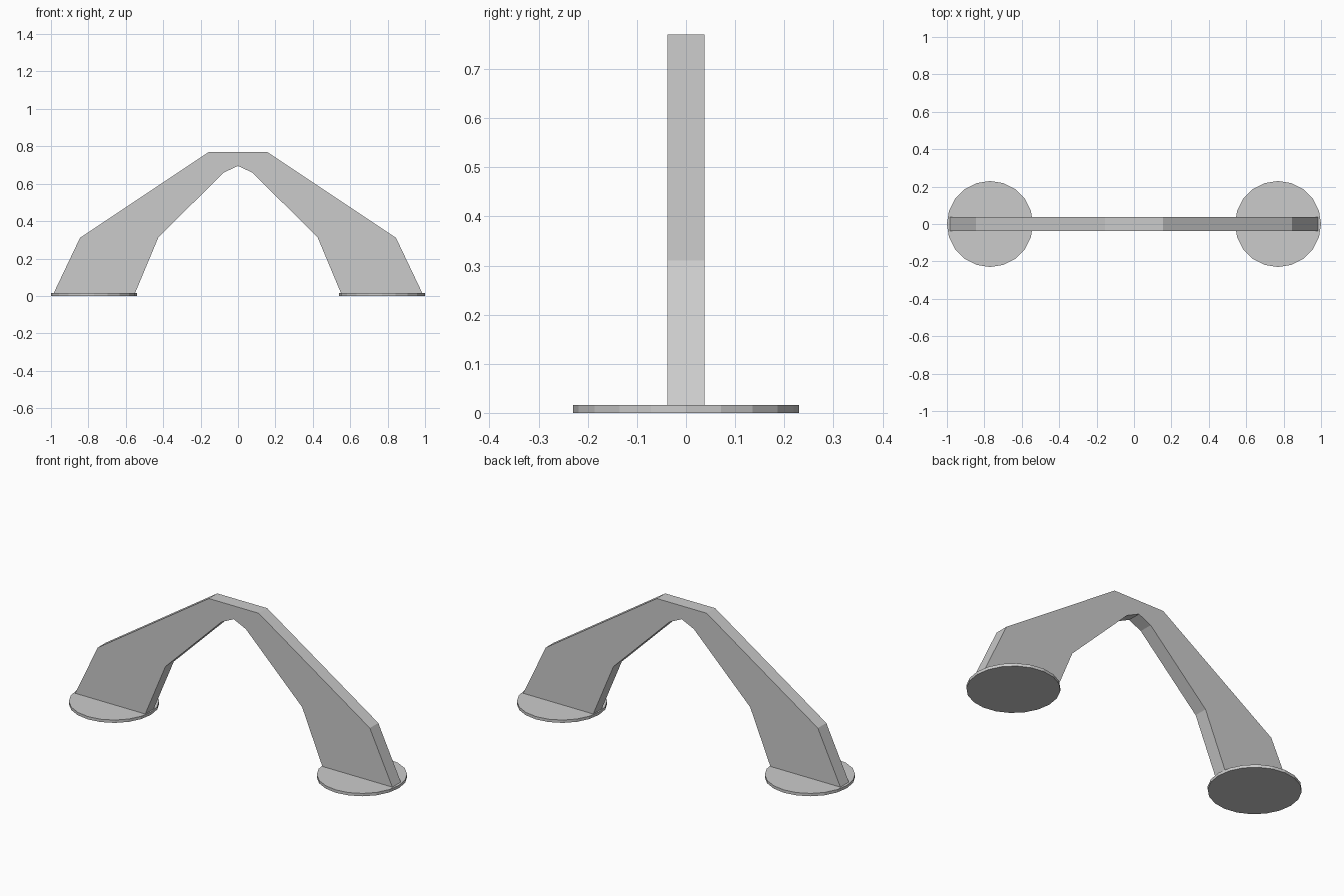
import bpy
import bmesh

cube = bpy.data.objects.get("Cube")
if cube:
    bpy.data.objects.remove(cube, do_unlink=True)

# One plain grey for everything
GREY = (0.6, 0.6, 0.6, 1)
grey = bpy.data.materials.new("plain grey")
grey.use_nodes = True
grey.diffuse_color = GREY
grey.node_tree.nodes["Principled BSDF"].inputs["Base Color"].default_value = GREY

FOOT_HEIGHT = 0.016
HALF_DEPTH = 0.0375


def add_arch(name, half_profile):
    """Mirror a half profile into a closed outline and extrude it in y."""
    mirrored = [(-x, z) for x, z in reversed(half_profile) if x > 0]
    bm = bmesh.new()
    face = bm.faces.new([bm.verts.new((x, -HALF_DEPTH, z))
                         for x, z in half_profile + mirrored])
    extruded = bmesh.ops.extrude_face_region(bm, geom=[face], use_keep_orig=True)
    moved = [g for g in extruded["geom"] if isinstance(g, bmesh.types.BMVert)]
    bmesh.ops.translate(bm, verts=moved, vec=(0, 2 * HALF_DEPTH, 0))
    bmesh.ops.recalc_face_normals(bm, faces=bm.faces)
    mesh = bpy.data.meshes.new(name)
    bm.to_mesh(mesh)
    bm.free()
    mesh.materials.append(grey)
    bpy.context.collection.objects.link(bpy.data.objects.new(name, mesh))


# Angular arch: underside from the centre outwards, then back over the top
add_arch("arch", [(0, 0.695), (0.075, 0.66), (0.425, 0.315),
                  (0.55, FOOT_HEIGHT), (0.985, FOOT_HEIGHT),
                  (0.845, 0.31), (0.155, 0.77)])

# Round foot plates
for side, name in ((1, "left_foot"), (-1, "right_foot")):
    bpy.ops.mesh.primitive_cylinder_add(
        vertices=20, radius=0.23, depth=FOOT_HEIGHT,
        location=(side * 0.77, 0, FOOT_HEIGHT / 2))
    foot = bpy.context.object
    foot.name = name
    foot.data.materials.append(grey)
